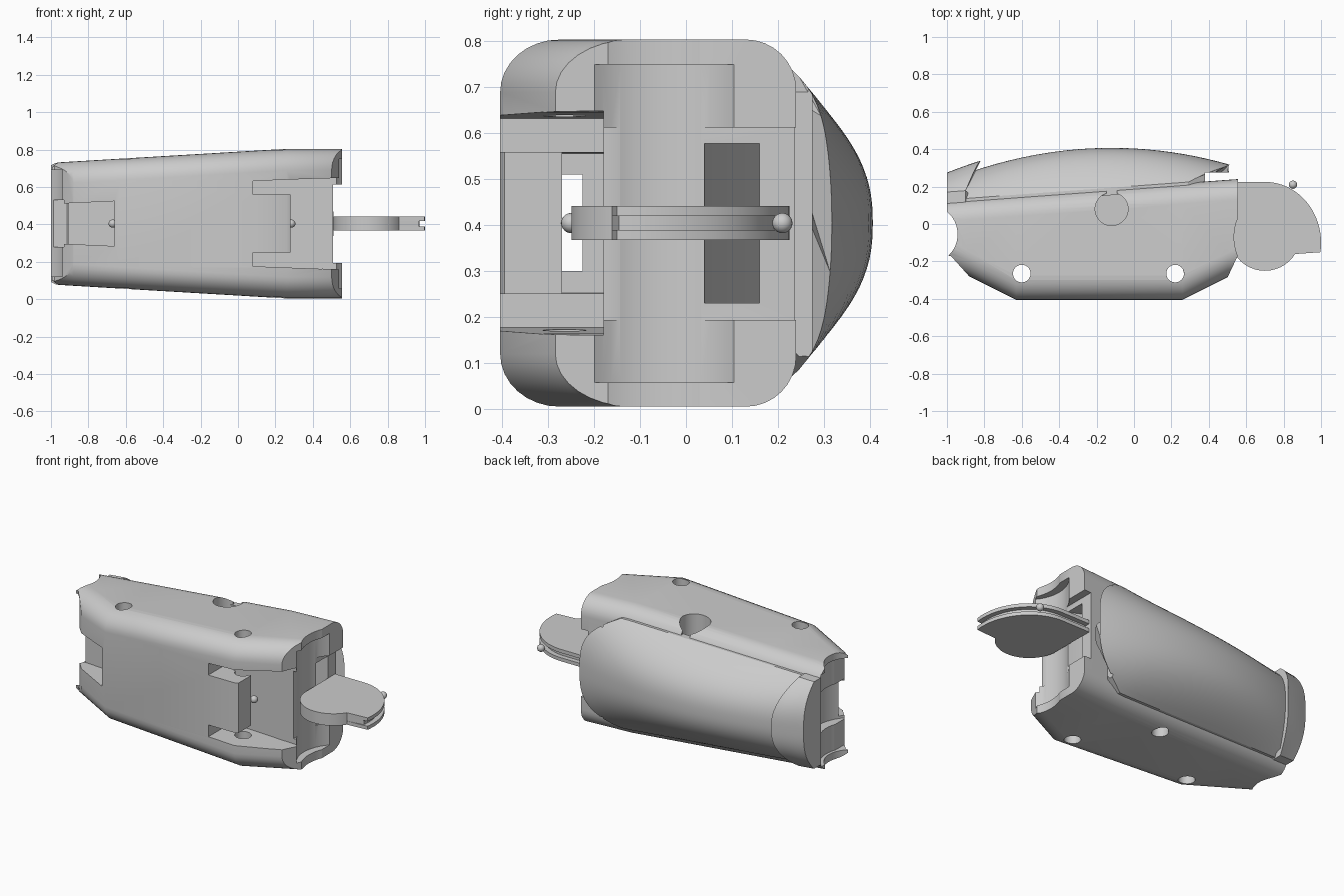
import bpy, bmesh
from math import sin, cos, pi, radians

if "Cube" in bpy.data.objects:
    bpy.data.objects.remove(bpy.data.objects["Cube"])

MID = 0.404   # height of the symmetry plane

grey = bpy.data.materials.new("plain_grey")
grey.use_nodes = True
GREY = (0.6, 0.6, 0.6, 1)
grey.diffuse_color = GREY
grey.node_tree.nodes["Principled BSDF"].inputs["Base Color"].default_value = GREY


def finish(name, bm):
    bmesh.ops.recalc_face_normals(bm, faces=bm.faces)
    mesh = bpy.data.meshes.new(name)
    bm.to_mesh(mesh)
    bm.free()
    ob = bpy.data.objects.new(name, mesh)
    bpy.context.collection.objects.link(ob)
    mesh.materials.append(grey)
    return ob


def loft(name, rings):
    bm = bmesh.new()
    loops = [[bm.verts.new(p) for p in ring] for ring in rings]
    n = len(loops[0])
    for a, b in zip(loops, loops[1:]):
        for i in range(n):
            j = (i + 1) % n
            bm.faces.new((a[i], a[j], b[j], b[i]))
    bm.faces.new(loops[0])
    bm.faces.new(loops[-1])
    return finish(name, bm)


def prism(name, outline, z0, z1):
    return loft(name, [[(x, y, z) for x, y in outline] for z in (z0, z1)])


def box(x0, x1, y0, y1, z0, z1):
    return prism("cutter", [(x0, y0), (x1, y0), (x1, y1), (x0, y1)], z0, z1)


def arc(cx, cy, rx, ry, a0, a1, n):
    angles = [radians(a0 + (a1 - a0) * i / n) for i in range(n + 1)]
    return [(cx + rx * cos(a), cy + ry * sin(a)) for a in angles]


def cylinder(x, y, r, z0, z1):
    return prism("cutter", arc(x, y, r, r, 0, 360, 64)[:-1], z0, z1)


def tapered(x0, x1, y0, y1, low0, high0, low1, high1):
    # box whose heights, measured from the symmetry plane, change along x
    return loft("cutter", [[(x, y0, MID + lo), (x, y1, MID + lo), (x, y1, MID + hi), (x, y0, MID + hi)]
                           for x, lo, hi in ((x0, low0, high0), (x1, low1, high1))])


def cut(ob, cutters):
    for c in cutters:
        mod = ob.modifiers.new("cut", "BOOLEAN")
        mod.operation = "DIFFERENCE"
        mod.solver = "EXACT"
        mod.object = c
        bpy.context.view_layer.objects.active = ob
        bpy.ops.object.modifier_apply(modifier=mod.name)
        bpy.data.objects.remove(c)


def smooth(ob, angle=30):
    bpy.ops.object.select_all(action="DESELECT")
    ob.select_set(True)
    bpy.context.view_layer.objects.active = ob
    bpy.ops.object.shade_smooth_by_angle(angle=radians(angle))


def half_height(x):
    return min(0.4, 0.325 + (x + 1) * 0.06)


def back_edge(x):
    return 0.125 + (x + 1) * 0.074


# Housing: rounded sections lofted along its length
def housing_ring(x, front):
    h, back, ring = half_height(x), back_edge(x), []
    for sy, sz, start in ((1, 1, 0), (-1, 1, 90), (-1, -1, 180), (1, -1, 270)):
        ry, rz = (0.11, 0.11) if sy > 0 else (0.13, 0.115)
        cy = back - ry if sy > 0 else front + ry
        ring += [(x, y, z) for y, z in arc(cy, MID + sz * (h - rz), ry, rz, start, start + 90, 8)]
    return ring


stations = [(-1, -0.22), (-0.88, -0.28), (-0.63, -0.405),
            (0.26, -0.405), (0.5, -0.285), (0.555, -0.258)]
housing = loft("housing", [housing_ring(x, f) for x, f in stations])

cutters = [
    # slanted front corners at both ends
    prism("cutter", [(0.5, -0.286), (0.557, -0.165), (0.8, -0.165), (0.8, -0.6), (0.5, -0.6)], -1, 2),
    prism("cutter", [(-0.88, -0.281), (-0.98, -0.17), (-1.2, -0.17), (-1.2, -0.6), (-0.88, -0.6)], -1, 2),
    # hinge sockets at both ends
    cylinder(0.795, -0.07, 0.26, -1, 2),
    cylinder(0.72, -0.055, 0.23, 0.057, 0.75),
    cylinder(-1.1, -0.055, 0.157, -1, 2),
    cylinder(-1.125, -0.055, 0.2, 0.12, 0.69),
    cylinder(-1.125, -0.055, 0.26, 0.28, 0.53),
    box(-1.3, -0.938, -0.6, -0.1, 0.12, 0.69),
    # recess and slanted deep pocket behind the paddle
    box(0.508, 0.7, -0.5, 0.3, 0.193, 0.612),
    prism("cutter", [(0.5, 0.04), (0.7, 0.04), (0.7, 0.16), (0.25, 0.16)], 0.23, 0.577),
    # front opening, cord recess and cord channel
    tapered(0.28, 0.7, -0.6, -0.18, -0.235, 0.235, -0.25, 0.25),
    tapered(-1.1, -0.66, -0.6, -0.2, -0.1, 0.1, -0.12, 0.12),
    tapered(0.02, 0.3, -0.27, -0.18, -0.15, 0.15, -0.16, 0.16),
    box(-0.7, 0.05, -0.27, -0.225, 0.3, 0.51),
    # keyhole in the upper face, small hole in the lower face
    cylinder(-0.12, 0.08, 0.088, 0.62, 1),
    box(-0.148, -0.092, 0.1, 0.19, 0.62, 1),
    cylinder(-0.12, 0.08, 0.047, -0.5, 0.18),
    # screw holes
    cylinder(-0.6, -0.265, 0.047, -1, 2),
    cylinder(0.22, -0.265, 0.047, -1, 2),
]
# slots above and below the front tongue
for lo0, hi0, lo1, hi1 in ((0.155, 0.228, 0.155, 0.242), (-0.228, -0.155, -0.242, -0.155)):
    cutters.append(tapered(0.08, 0.45, -0.6, -0.18, lo0, hi0, lo1, hi1))
cut(housing, cutters)
smooth(housing)


# Domed back cover and its raised collar
def dome(name, x0, length, sweep, power, fullness, raise_by, rows, margin):
    rings = []
    for r in range(rows + 1):
        top, base = [], []
        for i in range(33):
            t = -1 + i / 16
            x = x0 + r / rows * (length - sweep * abs(t) ** power)
            w = half_height(x) - margin
            low = back_edge(x) + 0.004
            peak = 0.407 - 0.225 * (x + 0.12) ** 2
            top.append((x, low + raise_by + (peak - low) * (1 - abs(t) ** fullness), MID + t * w))
            base.append((x, low - 0.04, MID + t * w))
        rings.append(top + base[::-1])
    return loft(name, rings)


cover = dome("back_cover", -0.98, 1.49, 0.22, 3.5, 2.4, 0, 24, 0.06)
cut(cover, [box(0.38, 0.7, 0.1, 0.275, 0.1, 0.71)])
smooth(cover)
collar = dome("cover_collar", -1, 0.18, 0.08, 2, 2.8, 0.042, 4, 0.055)
cut(collar, [cylinder(-1.125, -0.055, 0.2, 0.12, 0.69)])
smooth(collar)


# Hinged paddle: two plates with a thinner core forming the rim groove
def paddle_outline(inset):
    rim = arc(0.7, -0.1, 0.3 - inset, 0.325 - inset, -9, 90, 28)
    lobe = arc(0.7, -0.06, 0.19, 0.19, -180, -32, 28)
    return [(0.51, 0.225 - inset)] + lobe + rim


for name, inset, z0, z1 in (("paddle_lower_plate", 0, 0.367, 0.389),
                            ("paddle_core", 0.03, 0.389, 0.419),
                            ("paddle_upper_plate", 0, 0.419, 0.441)):
    smooth(prism(name, paddle_outline(inset), z0, z1))

# Cord end beads
for name, x, y in (("paddle_bead", 0.85, 0.21), ("front_bead", 0.285, -0.25), ("rear_bead", -0.67, -0.25)):
    bm = bmesh.new()
    bmesh.ops.create_uvsphere(bm, u_segments=20, v_segments=12, radius=0.022)
    bmesh.ops.translate(bm, verts=bm.verts, vec=(x, y, MID))
    smooth(finish(name, bm), 60)
